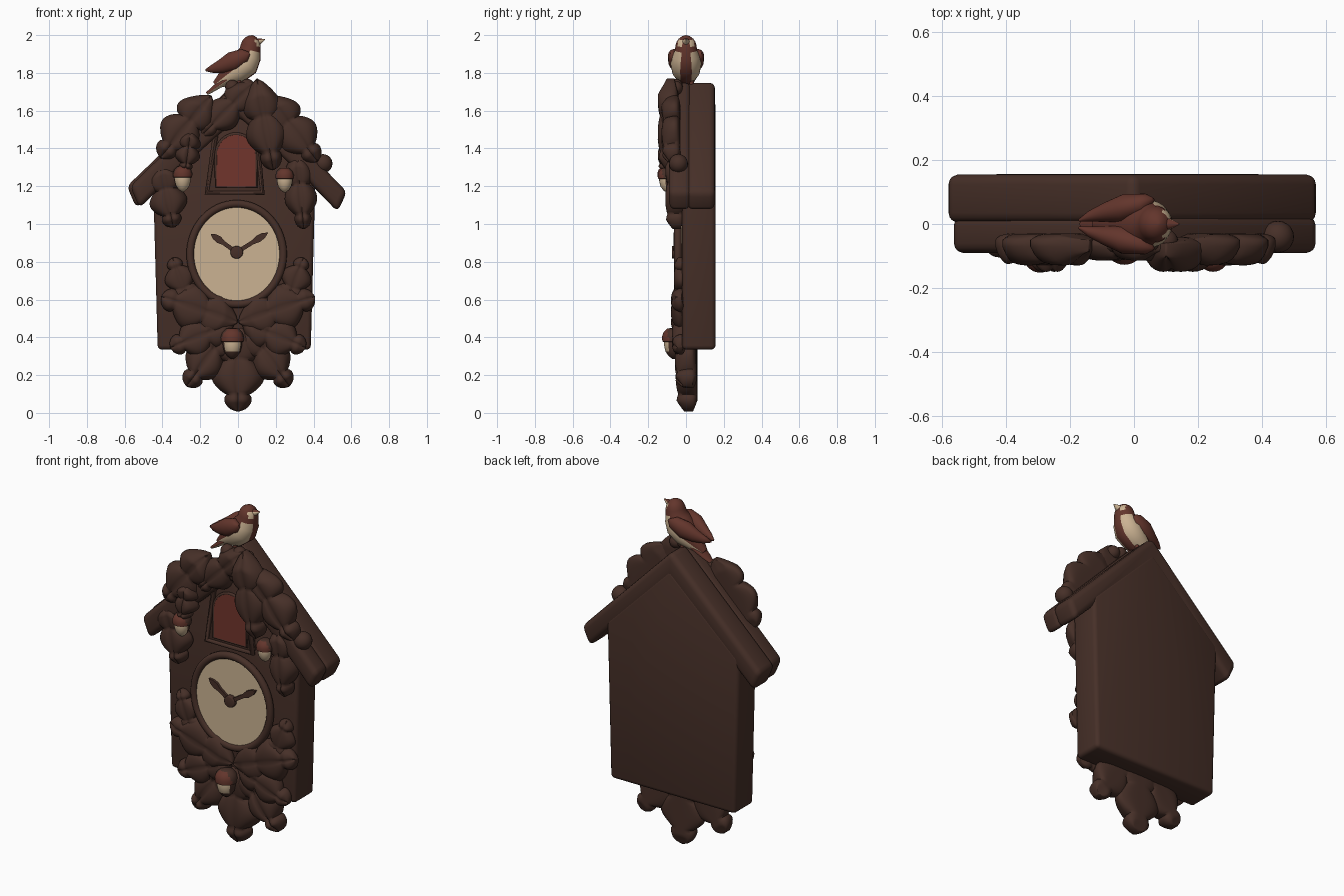
import bpy, bmesh
from math import sin, cos, pi, exp, radians
from mathutils import Vector

if "Cube" in bpy.data.objects:
    bpy.data.objects.remove(bpy.data.objects["Cube"], do_unlink=True)


def material(name, r, g, b):
    m = bpy.data.materials.new(name)
    m.use_nodes = True
    m.diffuse_color = (r, g, b, 1)
    m.node_tree.nodes["Principled BSDF"].inputs["Base Color"].default_value = (r, g, b, 1)
    return m


WALNUT = material("dark walnut", .062, .029, .021)
RED = material("door red", .165, .036, .025)
RUST = material("rust brown", .125, .036, .025)
CREAM = material("cream", .60, .45, .29)


def select(ob):
    bpy.ops.object.select_all(action='DESELECT')
    ob.select_set(True)
    bpy.context.view_layer.objects.active = ob


def finish(name, bm, *mats, rule=None, angle=40):
    """Turn a bmesh into a named, coloured, smooth object."""
    bmesh.ops.recalc_face_normals(bm, faces=bm.faces)
    if rule:
        for f in bm.faces:
            f.material_index = int(rule(f.calc_center_median(), f.normal))
    me = bpy.data.meshes.new(name)
    bm.to_mesh(me)
    bm.free()
    ob = bpy.data.objects.new(name, me)
    bpy.context.collection.objects.link(ob)
    for m in mats:
        me.materials.append(m)
    select(ob)
    bpy.ops.object.shade_smooth_by_angle(angle=radians(angle))


def slab(name, outline, y0, y1, mat, bevel=0.0):
    """Extrude an (x, z) outline from y0 to y1."""
    bm = bmesh.new()
    a = [bm.verts.new((x, y0, z)) for x, z in outline]
    b = [bm.verts.new((x, y1, z)) for x, z in outline]
    bm.faces.new(a)
    bm.faces.new(b[::-1])
    for i in range(len(a)):
        bm.faces.new((a[i - 1], a[i], b[i], b[i - 1]))
    bmesh.ops.recalc_face_normals(bm, faces=bm.faces)
    if bevel:
        bmesh.ops.bevel(bm, geom=bm.edges[:], offset=bevel, segments=3,
                        profile=0.5, affect='EDGES')
    finish(name, bm, mat)


def loft(name, path, y, flat, *mats, y_end=None, rule=None, sides=32):
    """Round skin over (x, z, radius) stations; flat scales the y radius."""
    bm = bmesh.new()
    rings = []
    last = len(path) - 1
    for i, (x, z, r) in enumerate(path):
        p, q = path[max(i - 1, 0)], path[min(i + 1, last)]
        t = Vector((q[0] - p[0], 0, q[1] - p[1])).normalized()
        n = Vector((-t.z, 0, t.x))
        cy = y if y_end is None else y + (y_end - y) * i / last
        ring = []
        for k in range(sides):
            a = 2 * pi * k / sides
            ring.append(bm.verts.new(Vector((x, cy, z)) + n * r * cos(a)
                                     + Vector((0, r * flat * sin(a), 0))))
        rings.append(ring)
    for a, b in zip(rings, rings[1:]):
        for k in range(sides):
            bm.faces.new((a[k - 1], a[k], b[k], b[k - 1]))
    bm.faces.new(rings[0])
    bm.faces.new(rings[-1])
    finish(name, bm, *mats, rule=rule, angle=60)


def tube(name, pts, y, r, mat):
    """Closed round moulding along (x, z) points."""
    cu = bpy.data.curves.new(name, 'CURVE')
    cu.dimensions = '3D'
    cu.bevel_depth, cu.bevel_resolution = r, 3
    sp = cu.splines.new('POLY')
    sp.points.add(len(pts) - 1)
    for p, (x, z) in zip(sp.points, pts):
        p.co = (x, y, z, 1)
    sp.use_cyclic_u = True
    ob = bpy.data.objects.new(name, cu)
    bpy.context.collection.objects.link(ob)
    cu.materials.append(mat)
    select(ob)
    bpy.ops.object.convert(target='MESH')
    bpy.ops.object.shade_smooth_by_angle(angle=radians(40))


def ellipse(cx, cz, rx, rz, n=64):
    return [(cx + rx * cos(2 * pi * i / n), cz + rz * sin(2 * pi * i / n)) for i in range(n)]


def leaf(name, base, tip, half, back, front, lobes=2.5, rows=40, cols=14):
    """Carved oak leaf: lobed outline, domed front, creased midrib, rounded rim."""
    bm = bmesh.new()
    b, t = Vector((base[0], 0, base[1])), Vector((tip[0], 0, tip[1]))
    axis, length = (t - b).normalized(), (t - b).length
    side = Vector((-axis.z, 0, axis.x))
    depth = back - front
    fronts, backs = [], []
    for i in range(rows + 1):
        u = i / rows
        lobe = abs(sin(pi * lobes * u)) ** 0.7
        w = max(half * sin(pi * u ** 0.85) ** 0.5 * (0.58 + 0.42 * lobe), 0.004)
        end = min(1, 6 * u, 8 * (1 - u))
        fr, bk = [], []
        for j in range(cols + 1):
            s = 2 * j / cols - 1
            p = b + axis * (u * length * 0.97 + abs(s) * w * 0.35 * (1 - u)) + side * s * w
            dome = 0.4 + (0.2 + 0.4 * end) * (1 - s ** 4) * (0.8 + 0.2 * lobe)
            crease = 0.1 * exp(-(s / 0.12) ** 2)
            rim = 0.2 * max(s ** 4, 1 - end)
            fr.append(bm.verts.new(p + Vector((0, back - depth * (dome - crease), 0))))
            bk.append(bm.verts.new(p + Vector((0, back - depth * rim, 0))))
        fronts.append(fr)
        backs.append(bk)
    for grid in (fronts, backs):
        for r0, r1 in zip(grid, grid[1:]):
            for j in range(cols):
                bm.faces.new((r0[j], r0[j + 1], r1[j + 1], r1[j]))
    rim = [[g[i][0] for i in range(rows)] + g[rows][:cols]
           + [g[i][cols] for i in range(rows, 0, -1)] + g[0][:0:-1] for g in (fronts, backs)]
    for k in range(len(rim[0])):
        bm.faces.new((rim[0][k - 1], rim[0][k], rim[1][k], rim[1][k - 1]))
    finish(name, bm, WALNUT, angle=75)


# Case and double-layered gable roof
slab("case", [(-.425, .335), (.385, .335), (.41, 1.25), (0, 1.66), (-.45, 1.25)],
     -.02, .156, WALNUT, .022)
roof = [(0, 1.76), (.58, 1.17), (.53, 1.065), (.36, 1.24), (0, 1.57),
        (-.36, 1.25), (-.535, 1.085), (-.585, 1.2)]
slab("roof_back", [(x - .003, z) for x, z in roof], .005, .154, WALNUT, .03)
slab("roof_front", [(x * .985 + .005, z) for x, z in roof], -.09, .025, WALNUT, .03)

# Dial, rim and hands
DX, DZ = -.007, .85
slab("dial", ellipse(DX, DZ, .246, .264), -.05, -.01, CREAM)
tube("dial_rim", ellipse(DX, DZ - .009, .246, .266), -.043, .021, WALNUT)
slab("hand_hub", ellipse(DX, DZ, .034, .034, 24), -.075, -.045, WALNUT, .006)
for name, tx, tz in (("hour_hand", -.145, .948), ("minute_hand", .16, .955)):
    d = Vector((tx - DX, tz - DZ))
    n = Vector((-d.y, d.x)).normalized()
    c = Vector((DX, DZ))
    pts = [(0, .011), (.5, .011), (.68, .019), (.85, .015), (1, 0),
           (.85, -.015), (.68, -.019), (.5, -.011), (0, -.011)]
    slab(name, [tuple(c + d * u + n * w) for u, w in pts], -.066, -.052, WALNUT)

# Door with arched moulding and peaked surround
surround = [(-.165, 1.165), (.13, 1.165), (.095, 1.5), (-.01, 1.63), (-.115, 1.5)]
slab("door_surround", surround, -.05, -.01, WALNUT, .008)
tube("door_surround_moulding", surround, -.052, .016, WALNUT)
arch = [(-.117, 1.195), (.097, 1.195)] + [
    (-.01 + .107 * cos(pi * i / 20), 1.365 + .112 * sin(pi * i / 20)) for i in range(21)]
slab("door", arch, -.062, -.04, RED)
tube("door_moulding", arch, -.056, .008, WALNUT)

# Leaves along the roof
for name, base, tip, half, back, front in (
        ("right_ridge_leaf", (.09, 1.75), (-.2, 1.46), .095, -.04, -.115),
        ("right_roof_leaf", (-.14, 1.68), (-.42, 1.34), .125, -.03, -.13),
        ("right_hanging_leaf", (-.41, 1.33), (-.34, .97), .105, -.01, -.105),
        ("right_inner_leaf", (-.25, 1.5), (-.28, 1.27), .07, -.05, -.15),
        ("left_ridge_leaf", (.1, 1.77), (.19, 1.27), .115, -.04, -.15),
        ("left_roof_leaf", (.15, 1.68), (.43, 1.32), .12, -.03, -.13),
        ("left_hanging_leaf", (.31, 1.38), (.35, .96), .09, -.01, -.11)):
    leaf(name, base, tip, half, back, front)

# Leaf spray below the dial
for s, side in ((1, "left"), (-1, "right")):
    for name, base, tip, half, back, front in (
            ("upper_spray_leaf", (.25, .55), (.35, .83), .085, -.01, -.065),
            ("wide_spray_leaf", (.0, .48), (.42, .62), .125, -.01, -.08),
            ("side_spray_leaf", (.02, .48), (.37, .34), .11, -.005, -.075),
            ("lower_spray_leaf", (.03, .47), (.28, .13), .115, .055, -.06)):
        leaf(f"{side}_{name}", (s * base[0], base[1]), (s * tip[0], tip[1]), half, back, front)
leaf("bottom_leaf", (0, .48), (0, -.008), .145, .06, -.055)


# Acorns, painted on the front only
def acorn(name, x, z, y, k, nut_rule):
    cap = [(.05, .008), (.047, .028), (.03, .045), (.01, .052), (-.01, .05), (-.016, .035)]
    nut = [(0, .042), (-.015, .043), (-.03, .042), (-.055, .036), (-.075, .022), (-.088, .004)]
    loft(name + "_cap", [(x, z + h * k, r * k) for h, r in cap], y, 1, WALNUT, RUST,
         rule=lambda c, n: n.y < -.45 and c.z < z + .045 * k)
    loft(name + "_nut", [(x, z + h * k, r * k) for h, r in nut], y, 1, WALNUT, CREAM,
         rule=nut_rule)


acorn("right_acorn", -.293, 1.258, -.1, 1, lambda c, n: n.y < -.2)
acorn("left_acorn", .247, 1.25, -.1, .95, lambda c, n: n.y < -.2)
acorn("bottom_acorn", -.03, .39, -.065, 1.2, lambda c, n: n.y < -.55 and c.z > .335)


# Berry and ridge knobs
def ball(name, x, y, z, r):
    bm = bmesh.new()
    bmesh.ops.create_uvsphere(bm, u_segments=20, v_segments=12, radius=r)
    bmesh.ops.translate(bm, vec=(x, y, z), verts=bm.verts)
    finish(name, bm, WALNUT, angle=60)


ball("berry", .45, -.04, 1.32, .05)
for i, (x, z) in enumerate(((-.03, 1.725), (.05, 1.73), (.1, 1.72))):
    ball(f"ridge_knob_{i}", x, -.055, z, .038)


# Bird on the ridge: cream flanks, dark breast stripe, pale cheeks
def plumage(c, n):
    flank = n.x - n.z > -.25 and abs(n.y) > .36 and c.z < 1.91
    cheek = 1.945 < c.z < 1.97 and n.x > .3 and .3 < abs(n.y) < .8
    return flank or cheek


loft("bird_body", [(-.12, 1.735, .02), (-.07, 1.77, .045), (-.01, 1.81, .07), (.035, 1.85, .078),
                   (.055, 1.89, .068), (.064, 1.92, .056), (.068, 1.945, .053), (.071, 1.965, .047),
                   (.074, 1.98, .037), (.077, 1.992, .022), (.078, 1.999, .004)],
     0, 1.05, RUST, CREAM, rule=plumage)
loft("bird_tail", [(-.165, 1.69, .008), (-.13, 1.715, .014), (-.06, 1.765, .022)], 0, 2.2,
     RUST, CREAM, rule=lambda c, n: n.z < -.5)
loft("bird_beak", [(.1, 1.962, .022), (.122, 1.97, .013), (.142, 1.977, .002)], 0, 1,
     RUST, CREAM, rule=lambda c, n: n.z < .5)
for s, side in ((1, "rear"), (-1, "front")):
    loft(f"bird_{side}_wing", [(.06, 1.905, .008), (.035, 1.892, .038), (-.03, 1.86, .052),
                               (-.09, 1.834, .036), (-.14, 1.82, .02), (-.172, 1.814, .005)],
         s * .075, .85, RUST, y_end=s * .012)
    loft(f"bird_{side}_leg", [(.0, 1.72, .012), (.01, 1.8, .012)], s * .03, 1, RUST, sides=10)
